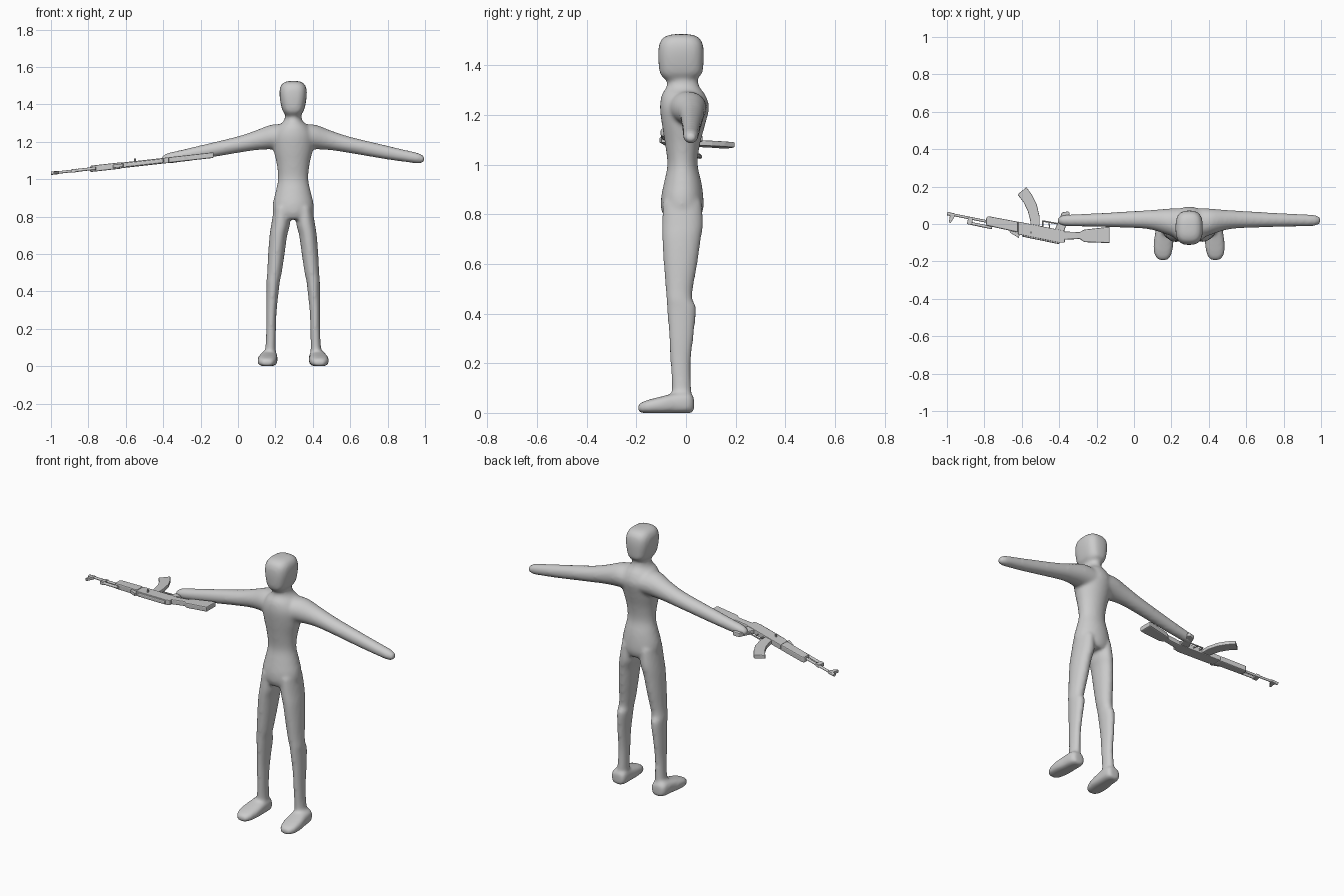
import bpy, bmesh, math
from mathutils import Vector

BODY_X = 0.295          # the figure stands to one side, the rifle reaches out to the other


def material(name, value):
    m = bpy.data.materials.new(name)
    m.diffuse_color = (value, value, value, 1)
    return m


grey = material("light grey", 0.6)


def finish(bm, name):
    bmesh.ops.recalc_face_normals(bm, faces=bm.faces)
    me = bpy.data.meshes.new(name)
    bm.to_mesh(me)
    bm.free()
    ob = bpy.data.objects.new(name, me)
    me.materials.append(grey)
    bpy.context.collection.objects.link(ob)
    return ob


def smooth_sections(secs, steps=4):
    """Catmull-Rom interpolation through the cross-sections."""
    out = []
    p = [secs[0]] + list(secs) + [secs[-1]]
    for i in range(1, len(p) - 2):
        for k in range(steps):
            t = k / steps
            out.append([0.5 * (2 * b + (c - a) * t + (2 * a - 5 * b + 4 * c - d) * t * t
                               + (3 * b - a - 3 * c + d) * t ** 3)
                        for a, b, c, d in zip(p[i - 1], p[i], p[i + 1], p[i + 2])])
    return out + [list(secs[-1])]


def loft(bm, axis, secs, side=1, power=2.0, n=28):
    """Closed tube; each section is (position, centre u, centre v, radius u, radius v)."""
    rings = []
    for pos, cu, cv, ru, rv in smooth_sections(secs):
        ring = []
        for i in range(n):
            a = 2 * math.pi * i / n
            c, s = math.cos(a), math.sin(a)
            u = cu + ru * math.copysign(abs(c) ** (2 / power), c)
            v = cv + rv * math.copysign(abs(s) ** (2 / power), s)
            co = {"x": (pos, u, v), "y": (u, pos, v), "z": (u, v, pos)}[axis]
            ring.append(bm.verts.new((BODY_X + side * co[0], co[1], max(co[2], 0))))
        rings.append(ring)
    for r0, r1 in zip(rings, rings[1:]):
        for i in range(n):
            j = (i + 1) % n
            bm.faces.new((r0[i], r0[j], r1[j], r1[i]))
    bm.faces.new(rings[0])
    bm.faces.new(rings[-1])


# ---- body: lofted limbs fused into one smooth skin ----
body = bmesh.new()
# torso and neck
loft(body, "z", [(.785, 0, -.015, .085, .07), (.82, 0, -.015, .108, .085),
                 (.87, 0, -.015, .109, .085), (.93, 0, -.013, .095, .075),
                 (1.0, 0, -.014, .081, .061), (1.08, 0, -.014, .088, .07),
                 (1.16, 0, -.01, .106, .087), (1.23, 0, -.006, .112, .099),
                 (1.28, 0, -.01, .085, .088), (1.31, 0, -.012, .052, .068),
                 (1.34, 0, -.014, .043, .062), (1.39, 0, -.014, .043, .062)])
# head
loft(body, "z", [(1.343, 0, -.025, .04, .06), (1.365, 0, -.02, .056, .084),
                 (1.40, 0, -.02, .066, .09), (1.45, 0, -.02, .073, .092),
                 (1.49, 0, -.02, .07, .086), (1.515, 0, -.02, .053, .066),
                 (1.525, 0, -.02, .025, .03)], power=2.8)
for side in (-1, 1):
    # leg
    loft(body, "z", [(.85, .06, -.015, .042, .078), (.76, .067, -.014, .05, .083),
                     (.7, .079, -.018, .047, .078), (.6, .09, -.022, .044, .068),
                     (.5, .1, -.027, .039, .055), (.455, .107, -.026, .036, .053),
                     (.42, .109, -.018, .034, .059), (.3, .116, -.019, .028, .049),
                     (.2, .118, -.022, .026, .041), (.1, .121, -.018, .028, .039),
                     (.04, .127, -.018, .036, .043)], side)
    # foot
    loft(body, "y", [(.032, .128, .034, .03, .03), (.01, .13, .04, .045, .042),
                     (-.05, .133, .038, .049, .04), (-.1, .137, .032, .053, .034),
                     (-.15, .14, .026, .049, .027), (-.18, .14, .021, .036, .021),
                     (-.193, .14, .018, .02, .014)], side, 2.8)
    # arm
    loft(body, "x", [(.04, 0, 1.225, .085, .068), (.115, .012, 1.226, .07, .066),
                     (.2, .022, 1.208, .053, .053), (.3, .024, 1.184, .045, .044),
                     (.5, .021, 1.143, .036, .037), (.6, .02, 1.124, .033, .032),
                     (.67, .019, 1.112, .029, .028), (.703, .019, 1.107, .015, .014)], side)
figure = finish(body, "body")
skin = figure.modifiers.new("fuse", "REMESH")
skin.mode = "VOXEL"
skin.voxel_size = 0.009
skin.use_smooth_shade = True
soften = figure.modifiers.new("soften", "SMOOTH")
soften.factor = 0.5
soften.iterations = 8


# ---- rifle: lies on its side, sloping down to the muzzle ----
def gun_z(x):
    return 1.129 + (x + 0.13) * 0.112


def plate(name, outline, thick, bevel=0.004):
    bm = bmesh.new()
    lo, hi = ([bm.verts.new((x, y, gun_z(x) + s * thick / 2)) for x, y in outline]
              for s in (-1, 1))
    bm.faces.new(lo)
    bm.faces.new(hi)
    for i in range(len(lo)):
        j = (i + 1) % len(lo)
        bm.faces.new((lo[i], lo[j], hi[j], hi[i]))
    ob = finish(bm, name)
    if bevel:
        b = ob.modifiers.new("bevel", "BEVEL")
        b.width = bevel
        b.segments = 2
    return ob


def rod(name, a, b, r, lift=(0, 0)):
    p = Vector((a[0], a[1], gun_z(a[0]) + lift[0]))
    q = Vector((b[0], b[1], gun_z(b[0]) + lift[1]))
    bm = bmesh.new()
    bmesh.ops.create_cone(bm, cap_ends=True, segments=12, radius1=r, radius2=r,
                          depth=(q - p).length)
    rot = (q - p).to_track_quat("Z", "Y")
    for v in bm.verts:
        v.co = (p + q) / 2 + rot @ v.co
    for f in bm.faces:
        f.smooth = len(f.verts) == 4
    return finish(bm, name)


plate("stock", [(-.13, -.015), (-.265, -.03), (-.29, -.043), (-.39, -.04),
                (-.39, -.085), (-.29, -.08), (-.265, -.097), (-.13, -.102)], .03, .006)
plate("receiver", [(-.37, -.037), (-.62, .013), (-.62, -.055), (-.40, -.1), (-.37, -.1)], .03)
plate("receiver_cover", [(-.39, -.085), (-.6, -.045), (-.6, -.067), (-.40, -.108)], .024, .006)
plate("handguard", [(-.62, .012), (-.78, .042), (-.79, .035), (-.79, -.008), (-.62, -.045)],
      .034, .007)
plate("rear_sight", [(-.61, -.04), (-.67, -.03), (-.66, -.048), (-.615, -.075)], .018, .002)
plate("grip", [(-.375, -.045), (-.425, -.035), (-.385, .062), (-.35, .068), (-.343, .058)],
      .024, .005)
plate("magazine", [(-.505, -.02), (-.505, .04), (-.52, .105), (-.545, .155), (-.575, .197),
                   (-.623, .158), (-.59, .115), (-.568, .07), (-.555, .02), (-.552, -.01)], .022)
# trigger and its guard
rod("trigger_guard_front", (-.49, -.02), (-.487, .018), .004)
rod("trigger_guard_bottom", (-.487, .016), (-.41, .002), .004)
rod("trigger", (-.45, -.03), (-.455, .008), .003)
rod("charging_handle", (-.55, -.045), (-.55, -.045), .005, (0, .03))
# barrel group
rod("barrel", (-.76, .008), (-.999, .056), .007)
rod("gas_tube", (-.76, -.02), (-.885, .006), .008)
plate("gas_block", [(-.86, .035), (-.885, .04), (-.893, .0), (-.868, -.006)], .018, .002)
plate("front_sight_block", [(-.955, .055), (-.985, .061), (-.985, .04), (-.99, .008),
                            (-.98, .006), (-.96, .038)], .016, .002)
rod("muzzle", (-.965, .049), (-.999, .056), .009)
